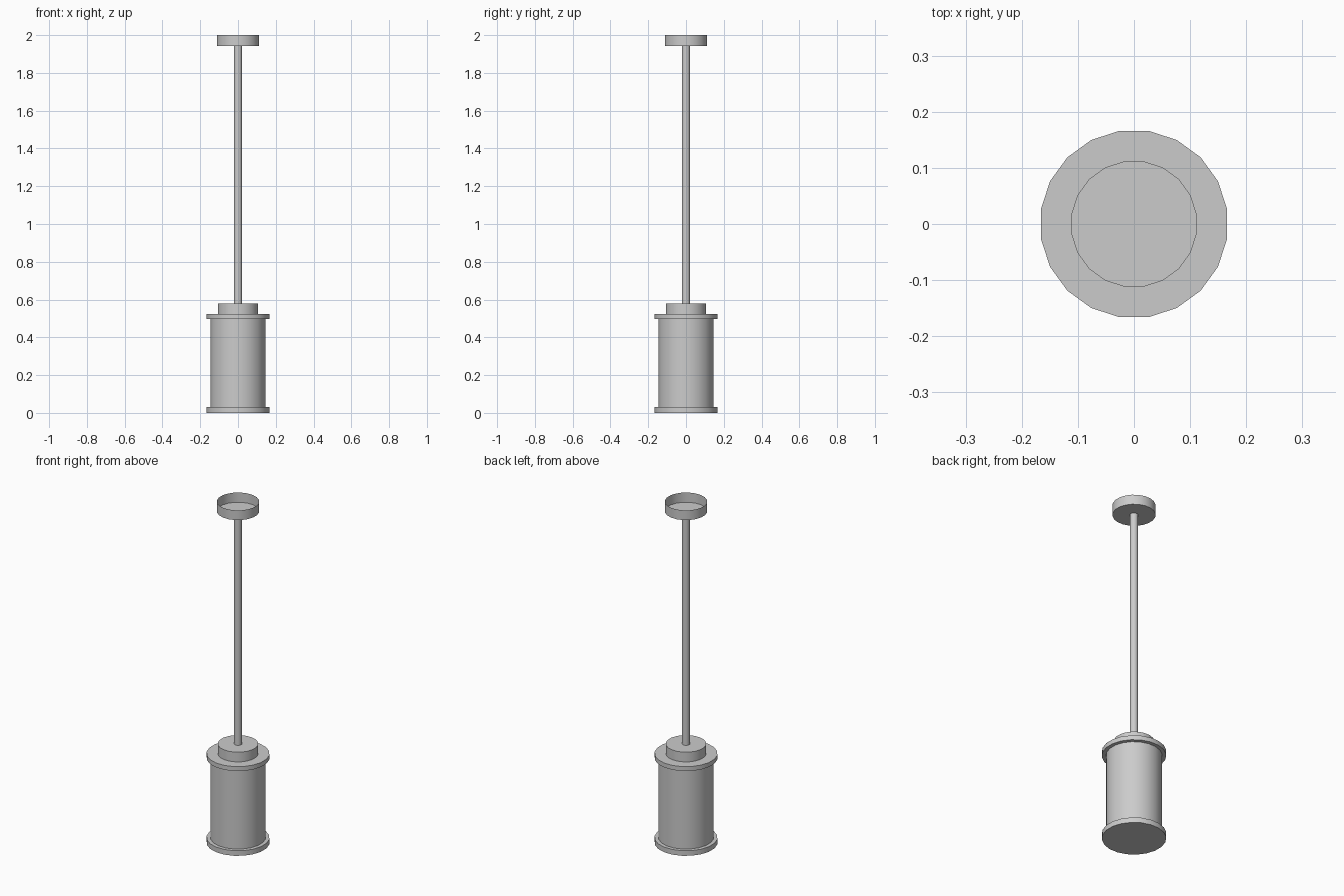
import bpy, math

if "Cube" in bpy.data.objects:
    bpy.data.objects.remove(bpy.data.objects["Cube"])


def lathe(name, profile, sides):
    """Revolve (radius, z) points, listed bottom to top outside, around z; radius 0 makes a cap fan."""
    verts, rings, faces = [], [], []
    for r, z in profile:
        n = 1 if r == 0 else sides
        rings.append([len(verts) + i for i in range(n)])
        for i in range(n):
            a = 2 * math.pi * (i + 0.5) / sides
            verts.append((r * math.cos(a), r * math.sin(a), z))
    for lo, hi in zip(rings, rings[1:]):
        if len(lo) == 1:
            faces.append(hi[::-1])
        elif len(hi) == 1:
            faces.append(lo)
        else:
            for i in range(sides):
                j = (i + 1) % sides
                faces.append((lo[i], lo[j], hi[j], hi[i]))
    mesh = bpy.data.meshes.new(name)
    mesh.from_pydata(verts, [], faces)
    obj = bpy.data.objects.new(name, mesh)
    bpy.context.collection.objects.link(obj)
    bpy.ops.object.select_all(action='DESELECT')
    obj.select_set(True)
    bpy.context.view_layer.objects.active = obj
    bpy.ops.object.shade_smooth_by_angle(angle=math.radians(40))
    return obj


R_RIM, R_BODY, R_NECK, R_ROD, R_CANOPY = 0.168, 0.147, 0.108, 0.022, 0.113

# Lamp housing: solid bottom rim, cylindrical shade, top rim and neck
lathe("bottom_rim", [(0, 0), (R_RIM, 0), (R_RIM, 0.03), (R_BODY, 0.03)], 20)
lathe("shade", [(R_BODY, 0.03), (R_BODY, 0.497)], 20)
lathe("top_rim", [(R_BODY, 0.497), (R_RIM, 0.497), (R_RIM, 0.523), (R_NECK, 0.523)], 20)
lathe("neck", [(R_NECK, 0.523), (R_NECK, 0.58), (0, 0.58)], 20)

# Hanging rod
lathe("rod", [(R_ROD, 0.58), (R_ROD, 1.943)], 12)

# Ceiling canopy: thin cup, open at the top
lathe("canopy", [(0, 1.943), (R_CANOPY, 1.943), (R_CANOPY, 2.0)], 20)
